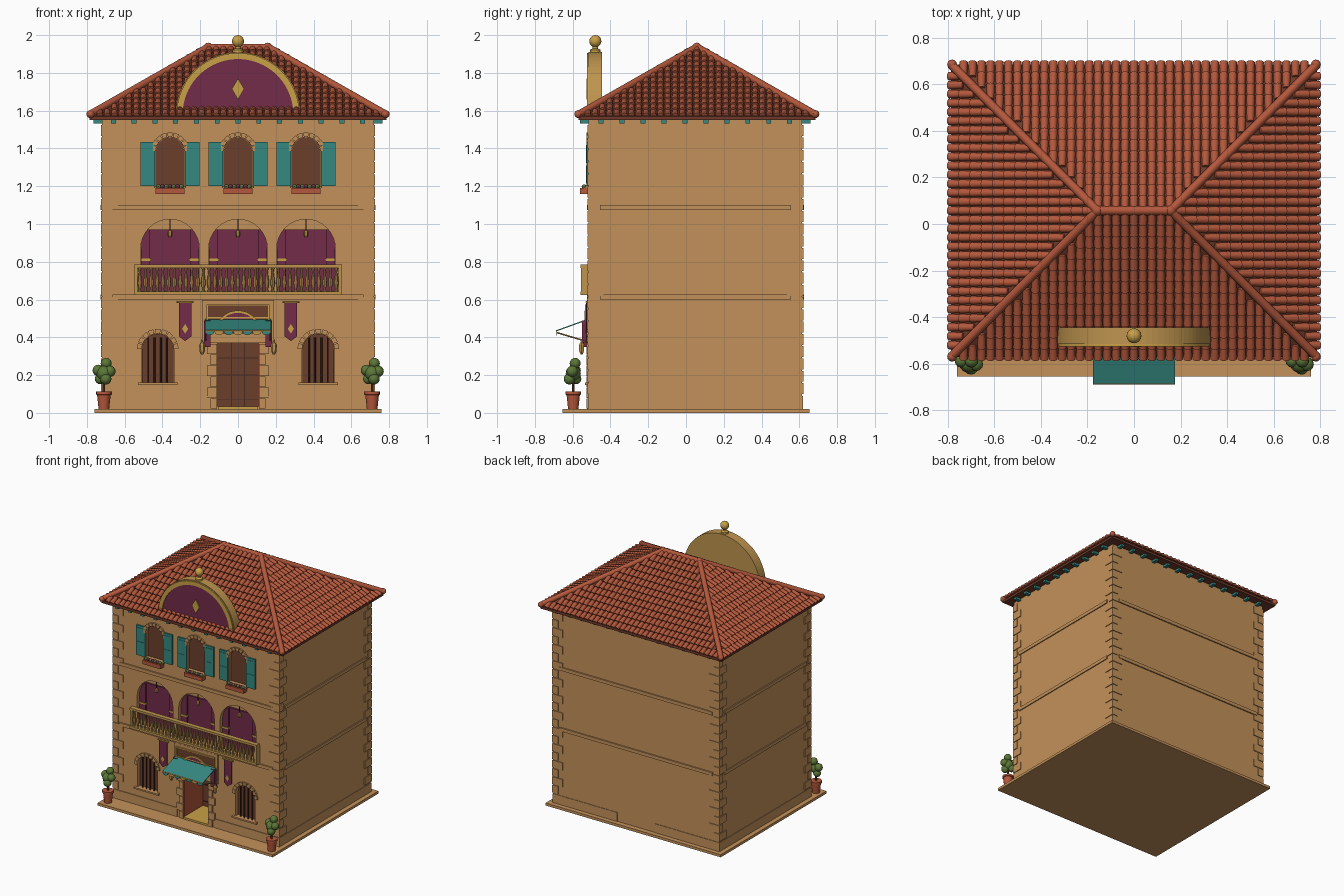
import bpy, bmesh, math
from mathutils import Vector, Matrix

if "Cube" in bpy.data.objects:
    bpy.data.objects.remove(bpy.data.objects["Cube"])

def material(name, code):
    rgb = [int(code[i:i + 2], 16) / 255 for i in (0, 2, 4)]
    col = [((c + 0.055) / 1.055) ** 2.4 for c in rgb] + [1]
    m = bpy.data.materials.new(name)
    m.use_nodes = True
    m.diffuse_color = col
    m.node_tree.nodes["Principled BSDF"].inputs["Base Color"].default_value = col
    return m

STUCCO = material("ochre stucco", "C4915A")
STONE = material("sandstone", "BE944F")
GOLD = material("gold", "C9A146")
PURPLE = material("plum cloth", "722C48")
TEAL = material("teal paint", "358880")
WOOD = material("brown wood", "6B3E2C")
DARK = material("dark wood", "46291F")
TILE = material("terracotta", "B4583C")
UNDER = material("roof underlay", "6E3A2A")
LEAF = material("leaf green", "5C7738")

# --- helpers: each part is one bmesh filled with simple shapes ---
def finish(name, bm, mat, smooth=False):
    bmesh.ops.recalc_face_normals(bm, faces=bm.faces)
    me = bpy.data.meshes.new(name)
    bm.to_mesh(me)
    bm.free()
    if smooth:
        me.shade_smooth()
        me.set_sharp_from_angle(angle=math.radians(40))
    me.materials.append(mat)
    ob = bpy.data.objects.new(name, me)
    bpy.context.collection.objects.link(ob)
    return ob

def box(bm, x0, x1, y0, y1, z0, z1):
    mid = Vector((x0 + x1, y0 + y1, z0 + z1)) / 2
    m = Matrix.Translation(mid) @ Matrix.Diagonal((abs(x1 - x0), abs(y1 - y0), abs(z1 - z0), 1))
    bmesh.ops.create_cube(bm, size=1, matrix=m)

def loft(bm, rings):
    rows = [[bm.verts.new(p) for p in r] for r in rings]
    n = len(rows[0])
    for a, b in zip(rows, rows[1:]):
        for i in range(n):
            bm.faces.new((a[i], a[(i + 1) % n], b[(i + 1) % n], b[i]))
    bm.faces.new(rows[0])
    bm.faces.new(rows[-1][::-1])

def prism(bm, pts, y0, y1):
    loft(bm, [[(x, y, z) for x, z in pts] for y in (y0, y1)])

def lathe(bm, profile, x, y, n=12):
    ang = [math.tau * i / n for i in range(n)]
    loft(bm, [[(x + r * math.cos(a), y + r * math.sin(a), z) for a in ang] for r, z in profile])

def tube(bm, p, q, r, n=8):
    p, q = Vector(p), Vector(q)
    rot = (q - p).to_track_quat('Z', 'Y')
    ring = [rot @ Vector((r * math.cos(math.tau * i / n), r * math.sin(math.tau * i / n), 0)) for i in range(n)]
    loft(bm, [[e + v for v in ring] for e in (p, q)])

def ball(bm, x, y, z, r, seg=12):
    bmesh.ops.create_uvsphere(bm, u_segments=seg, v_segments=seg // 2 + 2, radius=r,
                              matrix=Matrix.Translation((x, y, z)))

def arc(cx, cz, r, a0=0, a1=math.pi, n=16):
    return [(cx + r * math.cos(a0 + (a1 - a0) * i / n), cz + r * math.sin(a0 + (a1 - a0) * i / n)) for i in range(n + 1)]

def arch(cx, hw, z0, top):
    return [(cx - hw, z0), (cx + hw, z0)] + arc(cx, top - hw, hw)

def band(bm, cx, cz, r0, r1, y0, y1, stones=1, n=24):
    step = math.pi / stones
    for i in range(stones):
        gap = 0.03 if stones > 1 else 0
        a, b = i * step + gap, (i + 1) * step - gap
        k = max(2, n // stones)
        prism(bm, arc(cx, cz, r0, a, b, k) + arc(cx, cz, r1, a, b, k)[::-1], y0, y1)

def diamond(cx, cz, w, h):
    return [(cx - w, cz), (cx, cz - h), (cx + w, cz), (cx, cz + h)]

new = bmesh.new
F = -0.515                       # front wall plane
BACK, W = 0.615, 0.72
BAYS, LOW = (-0.36, 0, 0.36), (-0.425, 0.425)

# --- walls with recessed openings ---
bm = new(); box(bm, -0.76, 0.76, -0.655, 0.655, 0, 0.02)
finish("base_slab", bm, STUCCO)
bm = new(); box(bm, -W, W, F, BACK, 0.02, 1.555)
walls = finish("walls", bm, STUCCO)
bm = new()
for x in BAYS:
    prism(bm, arch(x, 0.155, 0.645, 1.025), F - 0.1, F + 0.06)
    prism(bm, arch(x, 0.075, 1.2, 1.46), F - 0.1, F + 0.025)
for x in LOW:
    prism(bm, arch(x, 0.085, 0.16, 0.42), F - 0.1, F + 0.04)
box(bm, -0.11, 0.11, F - 0.1, F + 0.25, 0.03, 0.37)
cutter = finish("opening_cutter", bm, STUCCO)
cutter.hide_render = True
mod = walls.modifiers.new("openings", 'BOOLEAN')
mod.operation, mod.object, mod.solver = 'DIFFERENCE', cutter, 'EXACT'
cut = bpy.data.meshes.new_from_object(walls.evaluated_get(bpy.context.evaluated_depsgraph_get()))
walls.modifiers.clear()
walls.data = cut
bpy.data.objects.remove(cutter)

# --- corner quoins, string courses, plinth ---
bm = new()
for i in range(22):
    z = 0.1 + i * 0.065
    a, b = (0.085, 0.045) if i % 2 else (0.045, 0.085)
    for sx in (-1, 1):
        for y, d in ((F - 0.006, 1), (BACK + 0.006, -1)):
            box(bm, sx * (W + 0.006), sx * (W - a), y, y + d * b, z, z + 0.058)
finish("corner_quoins", bm, STUCCO)
bm = new()
for z, h in ((0.6, 0.026), (1.075, 0.026)):
    for y, d in ((F, -1), (BACK, 1)):
        box(bm, -0.665, 0.665, y, y + d * 0.01, z, z + h)
    for s in (-1, 1):
        box(bm, s * W, s * (W + 0.008), F + 0.06, BACK - 0.06, z, z + h)
box(bm, -W - 0.004, -0.165, F - 0.005, BACK + 0.004, 0.02, 0.09)
box(bm, 0.165, W + 0.004, F - 0.005, BACK + 0.004, 0.02, 0.09)
finish("string_courses", bm, STUCCO)

# --- top floor windows ---
pane, stone, shut, slats, planter, leaves, blooms = (new() for _ in range(7))
for x in BAYS:
    prism(pane, arch(x, 0.074, 1.2, 1.459), F + 0.02, F + 0.03)
    band(stone, x, 1.385, 0.075, 0.1, F - 0.012, F + 0.005, 9)
    box(stone, x - 0.085, x + 0.085, F - 0.02, F, 1.19, 1.2)
    box(planter, x - 0.078, x + 0.078, F - 0.045, F, 1.16, 1.19)
    for s in (-1, 1):
        box(shut, x + s * 0.08, x + s * 0.155, F - 0.012, F, 1.2, 1.435)
        for k in range(2):
            box(slats, x + s * 0.09, x + s * 0.145, F - 0.015, F - 0.01, 1.215 + k * 0.108, 1.31 + k * 0.108)
    for k in range(7):
        ball(blooms if k % 2 else leaves, x - 0.06 + k * 0.02, F - 0.024, 1.197, 0.013, 8)
finish("upper_window_panes", pane, WOOD)
finish("upper_window_stones", stone, STUCCO)
finish("shutters", shut, TEAL)
finish("shutter_panels", slats, TEAL)
finish("window_planters", planter, TILE)
finish("planter_leaves", leaves, LEAF, True)
finish("planter_blooms", blooms, PURPLE, True)

# --- arcade: curtains, ties, hanging lanterns ---
cloth, ties, lamp, rod = (new() for _ in range(4))
for x in BAYS:
    box(cloth, x - 0.154, x + 0.154, F + 0.045, F + 0.058, 0.645, 0.97)
    for s in (-1, 1):
        box(cloth, x + s * 0.154, x + s * 0.105, F + 0.03, F + 0.05, 0.645, 0.97)
        box(ties, x + s * 0.154, x + s * 0.1, F + 0.025, F + 0.05, 0.805, 0.817)
    tube(rod, (x, F + 0.02, 1.025), (x, F + 0.02, 0.96), 0.003)
    lathe(lamp, ((0.006, 0.93), (0.011, 0.938), (0.011, 0.958), (0.004, 0.968)), x, F + 0.02, 6)
finish("arcade_curtains", cloth, PURPLE)
finish("curtain_ties", ties, GOLD)
finish("arcade_lanterns", lamp, GOLD)
finish("lantern_rods", rod, DARK)

# --- balcony ---
bm = new()
box(bm, -0.55, 0.55, -0.558, F, 0.625, 0.643)
box(bm, -0.55, 0.55, -0.558, -0.522, 0.768, 0.785)
for s in (-1, 1):
    box(bm, s * 0.55, s * 0.533, -0.555, F, 0.64, 0.77)
finish("balcony_rail_and_slab", bm, STONE)
bm = new()
for i in range(35):
    lathe(bm, ((0.01, 0.64), (0.006, 0.655), (0.012, 0.685), (0.011, 0.7), (0.005, 0.745), (0.01, 0.77)),
          -0.52 + i * 1.04 / 34, -0.54, 8)
finish("balusters", bm, STONE, True)

# --- ground floor windows ---
pane, stone, bars = new(), new(), new()
for x in LOW:
    prism(pane, arch(x, 0.084, 0.16, 0.419), F + 0.03, F + 0.042)
    band(stone, x, 0.335, 0.085, 0.11, F - 0.012, F + 0.005, 9)
    box(stone, x - 0.105, x + 0.105, F - 0.02, F, 0.148, 0.16)
    for k in (-0.05, -0.017, 0.017, 0.05):
        tube(bars, (x + k, F + 0.012, 0.16), (x + k, F + 0.012, 0.4), 0.005)
finish("lower_window_panes", pane, WOOD)
finish("lower_window_stones", stone, STUCCO)
finish("window_bars", bars, DARK)

# --- doorway ---
bm = new(); box(bm, -0.109, 0.109, F + 0.235, F + 0.249, 0.03, 0.37)
finish("door", bm, WOOD)
bm = new()
for x in (-0.035, 0.035):
    box(bm, x - 0.002, x + 0.002, F + 0.23, F + 0.24, 0.03, 0.37)
for z in (0.07, 0.2, 0.29):
    box(bm, -0.109, 0.109, F + 0.23, F + 0.24, z - 0.002, z + 0.002)
finish("door_seams", bm, DARK)
bm = new()
for s in (-1, 1):
    box(bm, s * 0.11, s * 0.106, F + 0.005, F + 0.24, 0.03, 0.37)
finish("door_reveals", bm, TILE)
bm = new(); box(bm, -0.106, 0.106, F - 0.01, F + 0.23, 0.02, 0.034)
finish("door_threshold", bm, GOLD)
bm = new()
for s in (-1, 1):
    for i in range(6):
        box(bm, s * 0.11, s * (0.165 if i % 2 else 0.145), F - 0.012, F + 0.002, 0.022 + i * 0.058, 0.076 + i * 0.058)
box(bm, -0.19, 0.19, F - 0.008, F, 0.37, 0.598)
finish("door_surround", bm, STUCCO)
bm = new(); box(bm, -0.16, 0.16, F - 0.014, F, 0.44, 0.57)
finish("door_head_panel", bm, WOOD)
bm = new()
for z in (0.5, 0.568):
    box(bm, -0.167, 0.167, F - 0.019, F, z, z + 0.007)
for s in (-1, 1):
    box(bm, s * 0.16, s * 0.167, F - 0.019, F, 0.44, 0.57)
band(bm, 0, 0.42, 0.11, 0.122, F - 0.022, F)
finish("door_head_frame", bm, GOLD)
bm = new(); prism(bm, arc(0, 0.42, 0.11), F - 0.018, F)
for s in (-1, 1):
    box(bm, s * 0.145, s * 0.18, F - 0.035, F, 0.35, 0.49)
finish("doorway_drapes", bm, PURPLE)

# --- awning with scalloped valance, brackets and wall lanterns ---
bm = new()
loft(bm, [[(x, F, 0.5), (x, -0.685, 0.438), (x, -0.685, 0.432), (x, F, 0.493)] for x in (-0.175, 0.175)])
odd = new()
for i in range(7):
    prism(odd if i % 2 else bm, arc(-0.15 + i * 0.05, 0.436, 0.025, math.pi, math.tau, 8)
          , -0.686, -0.682)
finish("awning", bm, TEAL)
finish("awning_pale_scallops", odd, STONE)
bm, lamp = new(), new()
tube(bm, (-0.175, -0.685, 0.435), (0.175, -0.685, 0.435), 0.004)
for s in (-1, 1):
    tube(bm, (s * 0.17, -0.683, 0.425), (s * 0.17, F, 0.375), 0.004)
    lathe(lamp, ((0.006, 0.31), (0.014, 0.325), (0.016, 0.36), (0.004, 0.378)), s * 0.19, -0.553, 6)
    tube(lamp, (s * 0.19, -0.553, 0.375), (s * 0.19, F, 0.385), 0.004)
finish("awning_brackets", bm, STONE)
finish("wall_lanterns", lamp, STONE)

# --- banners ---
bm, gold = new(), new()
for s in (-0.28, 0.28):
    prism(bm, [(s - 0.033, 0.585), (s - 0.033, 0.405), (s, 0.38), (s + 0.033, 0.405), (s + 0.033, 0.585)], F - 0.014, F - 0.008)
    prism(gold, diamond(s, 0.445, 0.016, 0.026), F - 0.018, F - 0.01)
    tube(gold, (s - 0.045, F - 0.011, 0.587), (s + 0.045, F - 0.011, 0.587), 0.006)
finish("banners", bm, PURPLE)
finish("banner_poles_and_emblems", gold, GOLD)

# --- hipped roof core, soffit, eave brackets ---
CY, RX, RY, Z0, RISE = 0.0575, 0.785, 0.6275, 1.568, 0.365
bm = new()
rim = [(sx * RX, CY + sy * RY) for sx, sy in ((-1, -1), (1, -1), (1, 1), (-1, 1))]
lo, hi = [[bm.verts.new((x, y, z)) for x, y in rim] for z in (1.55, Z0)]
ra, rb = [bm.verts.new((s * (RX - RY), CY, Z0 + RISE)) for s in (-1, 1)]
bm.faces.new(lo)
for i in range(4):
    bm.faces.new((lo[i], lo[(i + 1) % 4], hi[(i + 1) % 4], hi[i]))
for f in ((hi[0], hi[1], rb, ra), (hi[1], hi[2], rb), (hi[2], hi[3], ra, rb), (hi[3], hi[0], ra)):
    bm.faces.new(f)
finish("roof_core", bm, UNDER)
bm = new()
for i in range(13):
    x = -0.66 + i * 0.11
    for y, d in ((F, -1), (BACK, 1)):
        box(bm, x - 0.013, x + 0.013, y, y + d * 0.045, 1.533, 1.552)
for i in range(10):
    y = F + 0.065 + i * 0.111
    for s in (-1, 1):
        box(bm, s * W, s * (W + 0.045), y - 0.013, y + 0.013, 1.533, 1.552)
finish("eave_brackets", bm, TEAL)

# --- barrel tiles laid row by row on the four slopes ---
bm, ROWS, PITCH = new(), 13, 0.0385
for (ix, iy), half in (((0, 1), RX), ((0, -1), RX), ((1, 0), RY), ((-1, 0), RY)):
    inward, u = Vector((ix, iy, 0)), Vector((iy, -ix, 0))
    slope = (inward * RY + Vector((0, 0, RISE))).normalized()
    nrm = Vector((0, 0, 1)) - slope * slope.z
    nrm.normalize()
    eave = Vector((-ix * RX, CY - iy * RY, Z0))
    length = math.hypot(RY, RISE) / ROWS
    cols = int(half / PITCH)
    for r in range(ROWS):
        for c in range(-cols, cols + 1):
            if abs(c * PITCH) + 0.012 > half - (r + 0.75) * RY / ROWS:
                continue
            rings = []
            for t, rad, lift in ((-0.1, 0.0185, 0.008), (1.1, 0.0145, 0)):
                mid = eave + slope * (r + t) * length + u * c * PITCH
                rings.append([mid + u * rad * math.cos(a) + nrm * (rad * math.sin(a) + lift)
                              for a in [math.pi * k / 6 for k in range(7)]])
            loft(bm, rings)
finish("roof_tiles", bm, TILE, True)
bm = new()
for s in (-1, 1):
    top = (s * (RX - RY), CY, Z0 + RISE + 0.004)
    ball(bm, *top, 0.023)
    for x, y in rim:
        if x * s > 0:
            tube(bm, (x, y, Z0 + 0.012), top, 0.019, 10)
            ball(bm, x * 0.995, y, Z0 + 0.014, 0.021)
tube(bm, (RY - RX, CY, Z0 + RISE + 0.002), (RX - RY, CY, Z0 + RISE + 0.002), 0.02, 10)
finish("ridge_and_hip_tiles", bm, TILE, True)

# --- round pediment with finial ---
bm = new(); prism(bm, arc(0, 1.58, 0.33, n=40), F, -0.445)
finish("pediment", bm, STONE)
bm = new(); prism(bm, arc(0, 1.58, 0.295, n=40), F - 0.004, F + 0.002)
finish("pediment_panel", bm, PURPLE)
bm = new()
band(bm, 0, 1.58, 0.293, 0.325, F - 0.01, F, n=40)
prism(bm, diamond(0, 1.715, 0.033, 0.055), F - 0.012, F)
finish("pediment_rim_and_emblem", bm, GOLD)
bm = new()
lathe(bm, ((0.028, 1.9), (0.028, 1.922), (0.014, 1.93), (0.014, 1.945)), 0, -0.48)
ball(bm, 0, -0.48, 1.968, 0.032, 16)
finish("finial", bm, GOLD, True)

# --- potted shrubs ---
pots, trunk, leaves = new(), new(), new()
for s in (-1, 1):
    x, y = s * 0.71, -0.597
    lathe(pots, ((0.028, 0.02), (0.036, 0.095), (0.042, 0.097), (0.042, 0.112), (0.03, 0.112)), x, y, 14)
    tube(trunk, (x, y, 0.11), (x, y, 0.2), 0.007)
    for dx, dy, z, r in ((0, 0, 0.21, 0.04), (-0.03, 0.01, 0.225, 0.03), (0.032, -0.005, 0.22, 0.03),
                         (0.01, -0.02, 0.18, 0.03), (-0.02, 0.015, 0.18, 0.028), (0.012, 0.01, 0.262, 0.029)):
        ball(leaves, x + dx, y + dy, z, r)
finish("plant_pots", pots, TILE, True)
finish("shrub_trunks", trunk, WOOD)
finish("shrub_leaves", leaves, LEAF, True)
